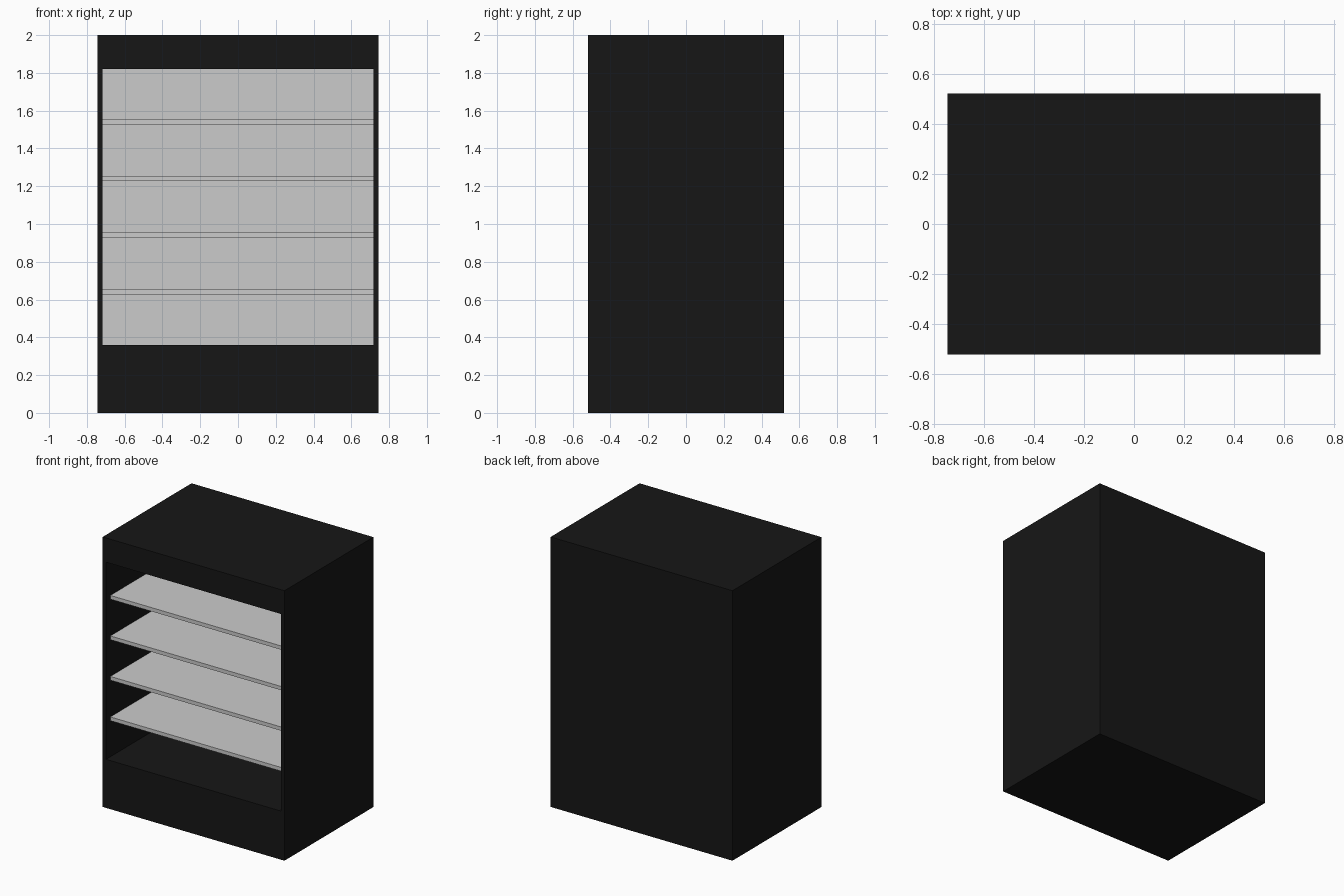
import bpy
import bmesh

if "Cube" in bpy.data.objects:
    bpy.data.objects.remove(bpy.data.objects["Cube"])

W, D, H = 0.745, 0.52, 2.0      # half width, half depth, height
T = 0.028                       # panel thickness
IN = W - T                      # inner half width
OPEN_LOW, OPEN_HIGH = 0.36, 1.82

black = bpy.data.materials.new("black_finish")
black.diffuse_color = (0.008, 0.008, 0.008, 1)
black.use_nodes = True
black.node_tree.nodes["Principled BSDF"].inputs["Base Color"].default_value = black.diffuse_color


def box(name, x, y, z, mat=None):
    """Flat-faced box from (min, max) pairs on each axis."""
    bm = bmesh.new()
    bmesh.ops.create_cube(bm, size=1)
    for v in bm.verts:
        v.co = [lim[int(c > 0)] for c, lim in zip(v.co, (x, y, z))]
    mesh = bpy.data.meshes.new(name)
    bm.to_mesh(mesh)
    bm.free()
    obj = bpy.data.objects.new(name, mesh)
    bpy.context.collection.objects.link(obj)
    if mat:
        mesh.materials.append(mat)
    return obj


# Carcass: side walls, back, base and header
box("left_side", (-W, -IN), (-D, D), (0, H), black)
box("right_side", (IN, W), (-D, D), (0, H), black)
box("back_wall", (-IN, IN), (D - T, D), (0, H), black)
box("base", (-IN, IN), (-D, D - T), (0, OPEN_LOW), black)
box("header", (-IN, IN), (-D, D - T), (OPEN_HIGH, H), black)

# Pale liner on the inside of the back
box("back_liner", (-IN, IN), (D - T - 0.01, D - T), (OPEN_LOW, OPEN_HIGH))

# Four evenly spaced shelves, set back from the front
for i in range(4):
    top = 0.655 + 0.3 * i
    box(f"shelf_{i + 1}", (-IN, IN), (-D + 0.05, D - T - 0.01), (top - T, top))
